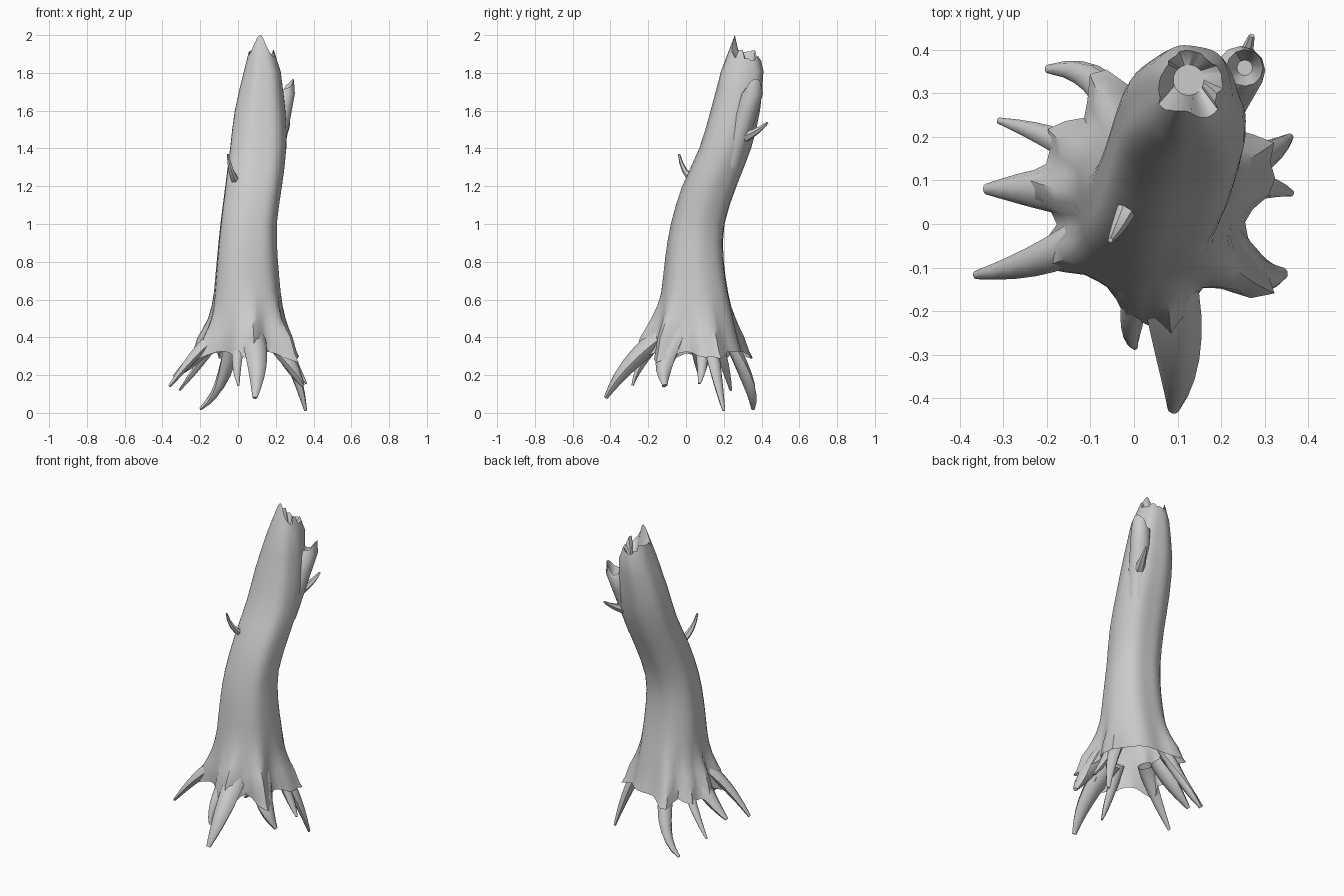
import bpy, bmesh, math, random
from mathutils import Vector

if "Cube" in bpy.data.objects:
    bpy.data.objects.remove(bpy.data.objects["Cube"])

random.seed(4)
N = 48
CENTRE = Vector((0.05, 0.06, 0.425))


def finish(bm, name, loops):
    bm.faces.new(loops[-1])
    bmesh.ops.recalc_face_normals(bm, faces=bm.faces[:])
    me = bpy.data.meshes.new(name)
    bm.to_mesh(me)
    bm.free()
    ob = bpy.data.objects.new(name, me)
    bpy.context.collection.objects.link(ob)
    bpy.ops.object.select_all(action='DESELECT')
    ob.select_set(True)
    bpy.context.view_layer.objects.active = ob
    bpy.ops.object.shade_smooth_by_angle(angle=math.radians(50))


def loft(name, rings):
    bm = bmesh.new()
    loops = [[bm.verts.new(p) for p in r] for r in rings]
    for a, b in zip(loops, loops[1:]):
        n = len(a)
        for i in range(n):
            j = (i + 1) % n
            bm.faces.new((a[i], a[j], b[j], b[i]))
    finish(bm, name, loops)


def angles(n):
    return [2 * math.pi * i / n for i in range(n)]


def limb(name, base, mid, tip, width, flat=0.8, power=1.8, steps=7, sides=8):
    """Tapered limb on a curve from base through mid to tip."""
    base, mid, tip = Vector(base), Vector(mid), Vector(tip)
    ctrl = 2 * mid - (base + tip) / 2
    rings = []
    for i in range(steps + 1):
        t = i / steps
        p = base * (1 - t) ** 2 + ctrl * 2 * t * (1 - t) + tip * t * t
        d = ((ctrl - base) * (1 - t) + (tip - ctrl) * t).normalized()
        s = d.cross(Vector((0, 0, 1))).normalized()
        u = s.cross(d)
        r = width * (0.76 * (1 - t ** power) + 0.16 * t)
        rings.append([p + r * (s * math.cos(a) + u * math.sin(a) * flat) for a in angles(sides)])
    loft(name, rings)


# Roots: middle point, tip point, half-width at the trunk
ROOTS = {
    "front_root": ((.10, -.29, .265), (.09, -.425, .08), .085),
    "small_front_root": ((-.005, -.225, .275), (.003, -.283, .145), .042),
    "front_right_root": ((.265, -.11, .28), (.343, -.112, .145), .085),
    "right_root": ((.295, .085, .265), (.362, .07, .155), .045),
    "right_back_root": ((.295, .155, .235), (.358, .2, .012), .055),
    "back_left_root": ((-.085, .325, .175), (-.2, .355, .02), .058),
    "left_back_root": ((-.185, .195, .285), (-.31, .237, .12), .045),
    "left_root": ((-.215, .08, .305), (-.34, .08, .19), .075),
    "front_left_root": ((-.215, -.08, .32), (-.363, -.117, .14), .06),
}
lobes = []
for name, (mid, tip, w) in ROOTS.items():
    d = Vector(mid) - CENTRE
    d.z = 0
    lobes.append((math.atan2(d.y, d.x), w / 0.062))
    limb(name, CENTRE + d.normalized() * 0.17, mid, tip, w)

# Trunk profile: z, x min, x max, y min, y max
SECTIONS = [Vector(s) for s in (
    (0.325, -.165, .262, -.17, .30),
    (0.40, -.155, .25, -.17, .278),
    (0.50, -.135, .235, -.155, .255),
    (0.64, -.128, .225, -.13, .225),
    (0.82, -.113, .21, -.11, .20),
    (1.00, -.095, .205, -.08, .205),
    (1.20, -.07, .232, -.02, .268),
    (1.40, -.045, .255, .07, .345),
    (1.60, -.02, .25, .13, .392),
    (1.81, .03, .225, .185, .41))]


def section(z, x0, x1, y0, y1):
    """Squarish ring that swells towards each root near the ground."""
    flare = 0.085 * max(0, (0.66 - z) / 0.33) ** 1.8
    ring = []
    for a in angles(N):
        c, s = math.cos(a), math.sin(a)
        k = (abs(c) ** 2.4 + abs(s) ** 2.4) ** (-1 / 2.4)
        k *= 0.99 + 0.015 * math.sin(7 * a + z)
        e = 0
        for la, w in lobes:
            d = (a - la + math.pi) % (2 * math.pi) - math.pi
            e = max(e, flare * w * math.exp(-(d / 0.19) ** 2))
        ring.append(((x0 + x1) / 2 + c * ((x1 - x0) / 2 * k + e),
                     (y0 + y1) / 2 + s * ((y1 - y0) / 2 * k + e),
                     z - (0.5 * e if z < 0.36 else 0)))
    return ring


# Smooth the profile with in-between rings
profile = []
last = len(SECTIONS) - 1
for i in range(last):
    p0, p1, p2, p3 = (SECTIONS[min(max(j, 0), last)] for j in range(i - 1, i + 3))
    profile += [p1, (p1 + p2) * 0.5625 - (p0 + p3) * 0.0625]
profile.append(SECTIONS[-1])

# Broken trunk: wall, ragged rim peaking at the front, sunken hollow
rim, hollow = [], []
for i, a in enumerate(angles(N)):
    c, s = math.cos(a), math.sin(a)
    if i % 3 == 0:
        jag = random.uniform(-0.03, 0.035)
    front = max(0, -math.sin(a + 0.15)) ** 3
    z = 1.89 + 0.11 * front + jag * (1 - front)
    k = 1 - (z - 1.81) * 3
    ry = 0.105 * max(k, 0.75) if s > 0 else 0.12 * max(k, 0.35)
    rim.append((0.125 + 0.098 * max(k, 0.55) * c, 0.31 + ry * s, z))
    hollow.append((0.125 + 0.035 * c, 0.33 + 0.035 * s, 1.83))
loft("trunk", [section(*s) for s in profile] + [rim, hollow])

# Snapped side limb growing out of the upper trunk, with its own ragged rim
low, high = Vector((.17, .23, 1.30)), Vector((.245, .352, 1.69))


def disc(p, r, lift=0, rough=0):
    return [(p.x + r * math.cos(a), p.y + r * math.sin(a),
             p.z + lift * max(0, math.cos(a - 0.3)) + random.uniform(0, rough)) for a in angles(12)]


rings = [disc(low.lerp(high, t / 4), 0.06 - 0.001 * t) for t in range(5)]
tip = high + Vector((.009, .006, .01))
rings += [disc(tip, 0.042, 0.05, 0.02), disc(tip - Vector((0, 0, .04)), 0.018)]
loft("snapped_limb", rings)

# Twig stubs
limb("front_twig", (.01, .09, 1.20), (-.03, .005, 1.265), (-.054, -.037, 1.37), .04, 0.9, 1.0, 5, 6)
limb("back_twig", (.22, .31, 1.46), (.25, .375, 1.493), (.27, .432, 1.537), .042, 0.9, 1.0, 5, 6)
